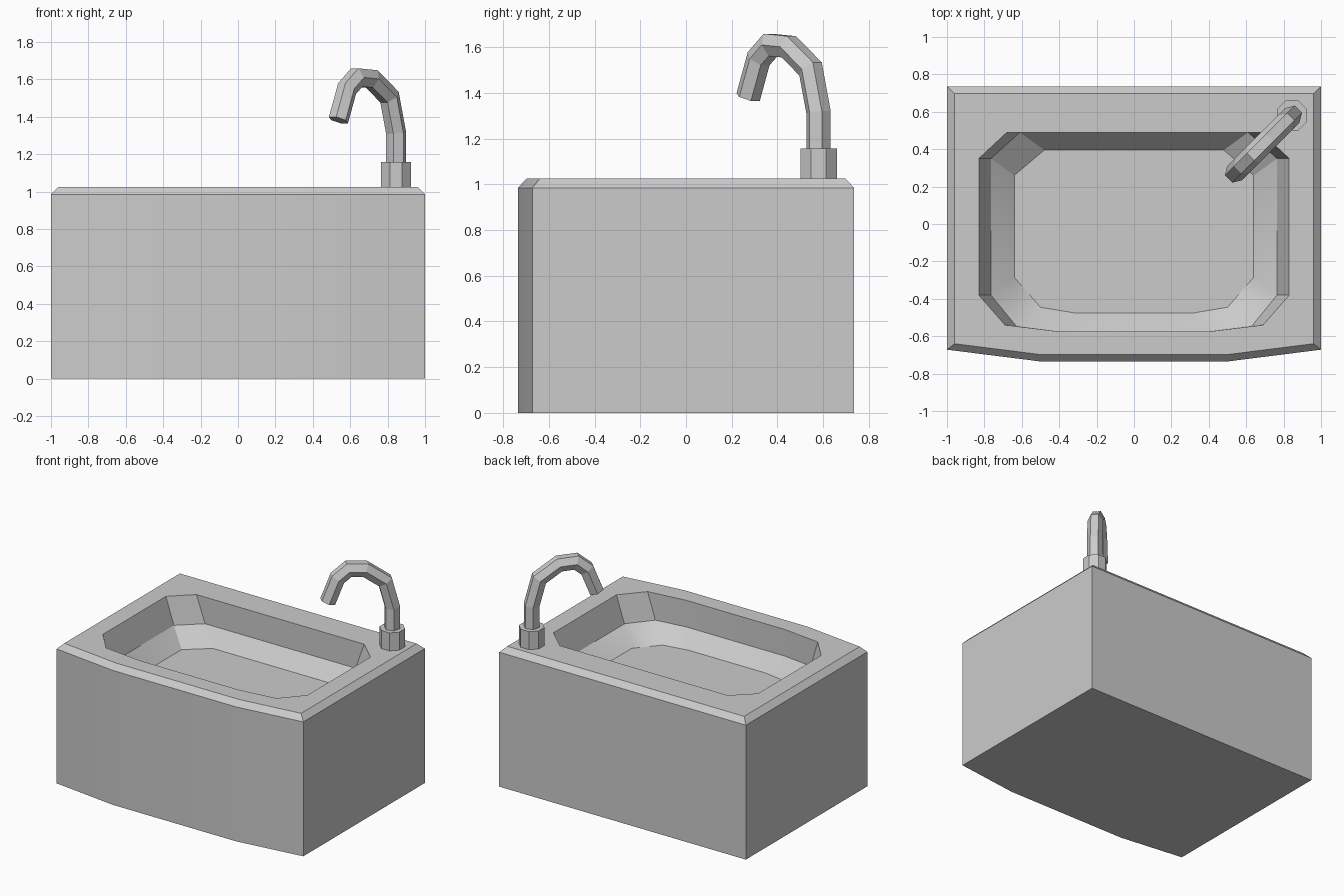
import bpy, bmesh, math
from mathutils import Vector

if "Cube" in bpy.data.objects:
    bpy.data.objects.remove(bpy.data.objects["Cube"])


def loft(name, rings, smooth_angle=None):
    """Closed solid skinned through rings of equal point count, capped at both ends."""
    bm = bmesh.new()
    loops = [[bm.verts.new(p) for p in ring] for ring in rings]
    n = len(loops[0])
    for a, b in zip(loops, loops[1:]):
        for i in range(n):
            j = (i + 1) % n
            bm.faces.new((a[i], a[j], b[j], b[i]))
    bm.faces.new(loops[0])
    bm.faces.new(loops[-1])
    bmesh.ops.recalc_face_normals(bm, faces=bm.faces)
    mesh = bpy.data.meshes.new(name)
    bm.to_mesh(mesh)
    bm.free()
    obj = bpy.data.objects.new(name, mesh)
    bpy.context.collection.objects.link(obj)
    if smooth_angle:
        bpy.context.view_layer.objects.active = obj
        obj.select_set(True)
        bpy.ops.object.shade_smooth_by_angle(angle=math.radians(smooth_angle))
        obj.select_set(False)
    return obj


def mirrored(half, z):
    """Right-hand outline (back to front) completed with its mirror image."""
    pts = half + [(-x, y) for x, y in reversed(half)]
    return [(x, y, z) for x, y in pts]


# Sink body: bowed front, chamfered top edge, recessed basin
outer = [(0.6, 0.735), (1, 0.735), (1, -0.672), (0.75, -0.7035), (0.5, -0.735)]
top = [(0.6, 0.698), (0.96, 0.698), (0.96, -0.64), (0.73, -0.669), (0.5, -0.698)]
rim = [(0.68, 0.49), (0.83, 0.35), (0.83, -0.38), (0.69, -0.54), (0.40, -0.575)]
shoulder = [(0.61, 0.49), (0.765, 0.35), (0.765, -0.38), (0.63, -0.545), (0.40, -0.575)]
floor = [(0.48, 0.395), (0.64, 0.26), (0.64, -0.285), (0.50, -0.445), (0.31, -0.477)]
loft("sink_basin", [mirrored(outer, 0), mirrored(outer, 0.985), mirrored(top, 1.025),
                    mirrored(rim, 1.025), mirrored(shoulder, 0.83), mirrored(floor, 0.72)], 30)

# Octagonal tap collar on the back right corner
TAP = Vector((0.845, 0.58, 0))


def octagon(z):
    r = 0.08 / math.cos(math.pi / 8)
    return [TAP + Vector((r * math.cos(a), r * math.sin(a), z))
            for a in [(i + 0.5) * math.pi / 4 for i in range(8)]]


loft("tap_collar", [octagon(1.02), octagon(1.157)])

# Six-sided gooseneck spout, swept along a diagonal towards the basin
forward = Vector((-1, -1, 0))
side = Vector((1, -1, 0)).normalized()
path = [TAP + forward * d + Vector((0, 0, z)) for d, z in
        [(0, 1.10), (0, 1.315), (0.035, 1.505), (0.13, 1.602), (0.21, 1.61),
         (0.262, 1.55), (0.308, 1.382)]]
rings = []
for i, p in enumerate(path):
    t_in = (p - path[max(i - 1, 0)]).normalized() if i else (path[1] - p).normalized()
    t_out = (path[i + 1] - p).normalized() if i < len(path) - 1 else t_in
    tangent = (t_in + t_out).normalized()
    up = tangent.cross(side) / tangent.dot(t_in)  # mitre keeps thickness even
    rings.append([p + 0.055 * (math.sin(a) * side + math.cos(a) * up)
                  for a in [(k + 0.5) * math.pi / 3 for k in range(6)]])
loft("tap_spout", rings)
